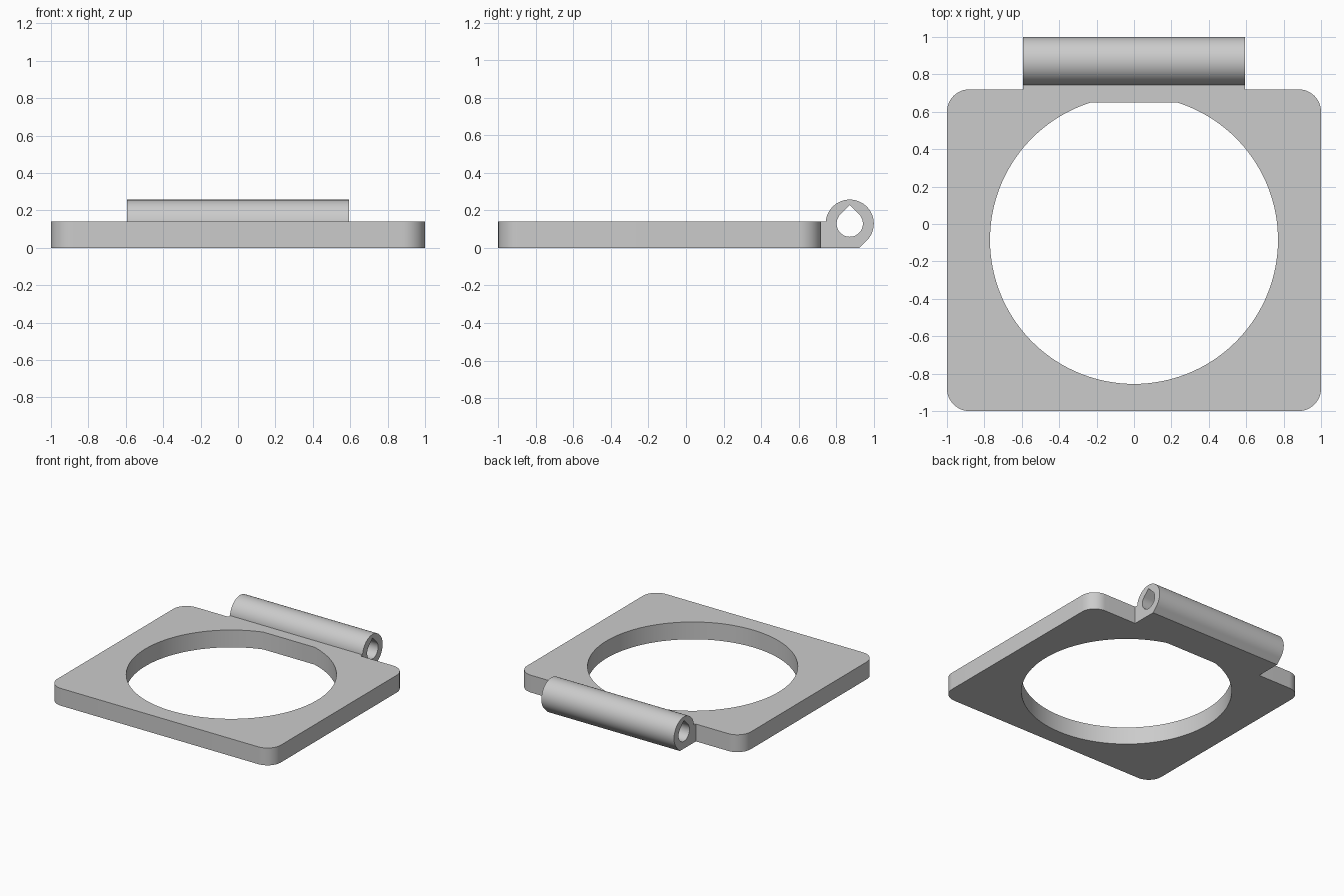
import bpy, bmesh
from math import sin, cos, pi, radians, asin
from mathutils import Matrix, Vector

cube = bpy.data.objects.get("Cube")
if cube:
    bpy.data.objects.remove(cube, do_unlink=True)

grey = bpy.data.materials.new("plain grey")
grey.use_nodes = True
colour = (0.6, 0.6, 0.6, 1)
grey.diffuse_color = colour
grey.node_tree.nodes["Principled BSDF"].inputs["Base Color"].default_value = colour


def arc(cx, cy, r, start, end, steps):
    """Points along an arc, angles in degrees."""
    angles = [radians(start + (end - start) * i / steps) for i in range(steps + 1)]
    return [(cx + r * cos(a), cy + r * sin(a)) for a in angles]


def extruded(name, outline, hole, depth, matrix):
    """Solid with one through hole, extruded along local z, then placed."""
    bm = bmesh.new()
    for loop in (outline, hole):
        verts = [bm.verts.new((u, v, 0)) for u, v in loop]
        for a, b in zip(verts, verts[1:] + verts[:1]):
            bm.edges.new((a, b))
    bmesh.ops.triangle_fill(bm, edges=bm.edges[:], use_beauty=True, normal=Vector((0, 0, 1)))
    top = bmesh.ops.extrude_face_region(bm, geom=bm.faces[:], use_keep_orig=True)
    moved = [g for g in top["geom"] if isinstance(g, bmesh.types.BMVert)]
    bmesh.ops.translate(bm, verts=moved, vec=(0, 0, depth))
    bmesh.ops.transform(bm, matrix=matrix, verts=bm.verts[:])
    bmesh.ops.recalc_face_normals(bm, faces=bm.faces[:])
    mesh = bpy.data.meshes.new(name)
    bm.to_mesh(mesh)
    bm.free()
    mesh.materials.append(grey)
    obj = bpy.data.objects.new(name, mesh)
    bpy.context.collection.objects.link(obj)
    bpy.ops.object.select_all(action="DESELECT")
    obj.select_set(True)
    bpy.context.view_layer.objects.active = obj
    bpy.ops.object.shade_smooth_by_angle(angle=radians(30))
    return obj


# Base plate: rounded rectangle with a round opening flattened at the back
front, back, thick, corner = -1.0, 0.72, 0.14, 0.12
outline = []
for i, (sx, y) in enumerate([(1, back - corner), (-1, back - corner),
                             (-1, front + corner), (1, front + corner)]):
    outline += arc(sx * (1 - corner), y, corner, 90 * i, 90 * i + 90, 12)
hole_y, hole_r, flat_y = -0.085, 0.77, 0.65
flat = asin((flat_y - hole_y) / hole_r) * 180 / pi
opening = arc(0, hole_y, hole_r, 180 - flat, 360 + flat, 120)
extruded("base_plate", outline, opening, thick, Matrix.Identity(4))

# Hinge barrel: side profile (y, z) swept along x, with a teardrop pin hole
cy, cz, r, pin, half = 0.872, 0.129, 0.128, 0.07, 0.593
chamfer_y = cy + r * 2 ** 0.5 - cz
profile = [(back, 0), (chamfer_y, 0)] + arc(cy, cz, r, -45, 175, 48) + [(back, thick)]
teardrop = arc(cy, cz, pin, 135, 405, 40) + [(cy, cz + pin * 2 ** 0.5)]
to_side = Matrix(((0, 0, 1, -half), (1, 0, 0, 0), (0, 1, 0, 0), (0, 0, 0, 1)))
extruded("hinge_barrel", profile, teardrop, 2 * half, to_side)
